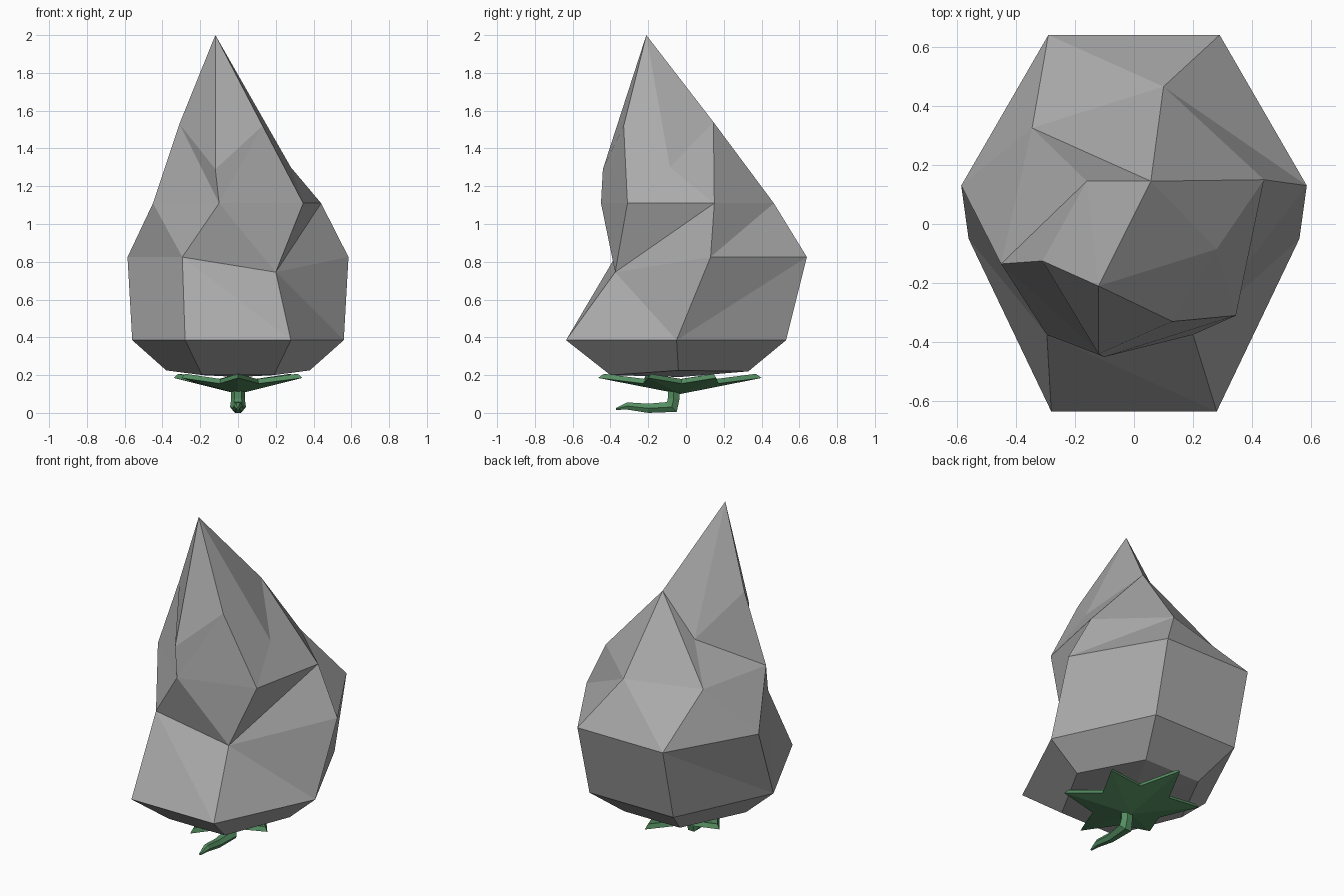
import bpy
import bmesh
from mathutils import Vector

default_cube = bpy.data.objects.get("Cube")
if default_cube:
    bpy.data.objects.remove(default_cube, do_unlink=True)


def make_material(name, colour):
    material = bpy.data.materials.new(name)
    material.use_nodes = True
    material.diffuse_color = (*colour, 1)
    shader = material.node_tree.nodes["Principled BSDF"]
    shader.inputs["Base Color"].default_value = (*colour, 1)
    return material


def finish_object(name, bm, material):
    bmesh.ops.recalc_face_normals(bm, faces=bm.faces[:])
    mesh = bpy.data.meshes.new(name)
    bm.to_mesh(mesh)
    bm.free()
    mesh.materials.append(material)
    part = bpy.data.objects.new(name, mesh)
    bpy.context.collection.objects.link(part)
    return part


def add_ring(bm, points):
    return [bm.verts.new(point) for point in points]


def bridge(bm, lower, upper, splits=None):
    """Join two rings; each quad is split upward (u), downward (d) or kept."""
    count = len(lower)
    for j in range(count):
        k = (j + 1) % count
        a, b, c, d = lower[j], lower[k], upper[k], upper[j]
        split = splits[j] if splits else "q"
        if split == "u":
            bm.faces.new((a, b, c))
            bm.faces.new((a, c, d))
        elif split == "d":
            bm.faces.new((a, b, d))
            bm.faces.new((b, c, d))
        else:
            bm.faces.new((a, b, c, d))


def fan(bm, ring, tip):
    count = len(ring)
    for j in range(count):
        bm.faces.new((ring[j], ring[(j + 1) % count], tip))


def mirrored_hexagon(side, front, back):
    """Left, front left, front right, right, back right, back left."""
    left = [(-x, y, z) for x, y, z in (side, front)]
    return left + [front, side, back, (-back[0], back[1], back[2])]


grey = make_material("body grey", (0.40, 0.40, 0.40))
green = make_material("leaf green", (0.09, 0.27, 0.12))

# Faceted bulb: symmetric rings below, twisted rings above
base = mirrored_hexagon((0.38, -0.04, 0.225), (0.19, -0.4, 0.2), (0.19, 0.33, 0.22))
belly = mirrored_hexagon((0.56, -0.05, 0.385), (0.28, -0.635, 0.385), (0.285, 0.53, 0.385))
shoulder = mirrored_hexagon((0.585, 0.13, 0.825), (0.295, -0.375, 0.825), (0.29, 0.64, 0.825))
shoulder[2] = (0.2, -0.375, 0.745)
waist = [(x, y, 1.11) for x, y in (
    (-0.45, -0.135), (-0.1, -0.45), (0.345, -0.31),
    (0.44, 0.15), (0.1, 0.465), (-0.345, 0.325))]
neck = [(-0.31, -0.125, 1.53), (-0.12, -0.44, 1.29), (0.13, -0.33, 1.52),
        (0.28, -0.085, 1.3), (0.057, 0.145, 1.54), (-0.16, 0.145, 1.3)]

bm = bmesh.new()
rings = [add_ring(bm, points) for points in (base, belly, shoulder, waist, neck)]
split_rules = (None, "udduqd", "dduudd", "duuudd")
for lower, upper, splits in zip(rings, rings[1:], split_rules):
    bridge(bm, lower, upper, splits)
fan(bm, rings[-1], bm.verts.new((-0.12, -0.21, 2)))
fan(bm, rings[0], bm.verts.new((0, -0.03, 0.19)))
finish_object("faceted_bulb", bm, grey)

# Leaf collar: a thick six-pointed star, raised at the tips
centre = Vector((0, -0.03, 0.1))
tips = [Vector((x, y, 0.185)) for x, y in (
    (0, -0.465), (0.34, -0.2), (0.3, 0.16), (0, 0.4), (-0.34, 0.16), (-0.3, -0.22))]
outline = []
for tip, following in zip(tips, tips[1:] + tips[:1]):
    notch = centre.lerp((tip + following) / 2, 0.65)
    outline += [tip, notch]
rise = Vector((0, 0, 0.028))

bm = bmesh.new()
under = add_ring(bm, outline)
over = add_ring(bm, [centre.lerp(point, 0.93) + rise for point in outline])
bridge(bm, under, over)
fan(bm, under, bm.verts.new(centre))
fan(bm, over, bm.verts.new(centre + rise))
finish_object("leaf_collar", bm, green)

# Bent stem: hexagonal sections swept down and then forward
path = [Vector((0, y, z)) for y, z in (
    (-0.065, 0.13), (-0.065, 0.08), (-0.075, 0.035), (-0.2, 0.028), (-0.31, 0.04), (-0.37, 0.025))]
directions = [(0, 0, -1), (0, 0, -1), (0, -1, -1), (0, -1, 0), (0, -1, 0), (0, -1, 0)]
radii = (0.036, 0.036, 0.042, 0.028, 0.022, 0.006)
hexagon = [(1, 0), (0.5, 0.87), (-0.5, 0.87), (-1, 0), (-0.5, -0.87), (0.5, -0.87)]

bm = bmesh.new()
sections = []
for point, direction, radius in zip(path, directions, radii):
    across = Vector((1, 0, 0))
    normal = Vector(direction).normalized().cross(across)
    sections.append(add_ring(bm, [point + radius * (u * across + v * normal) for u, v in hexagon]))
for first, second in zip(sections, sections[1:]):
    bridge(bm, first, second)
bm.faces.new(sections[0])
bm.faces.new(sections[-1])
stem = finish_object("bent_stem", bm, green)

# Rest the lowest point of the stem on the ground
bpy.context.view_layer.update()
stem.location.z = -min(vertex.co.z for vertex in stem.data.vertices)
